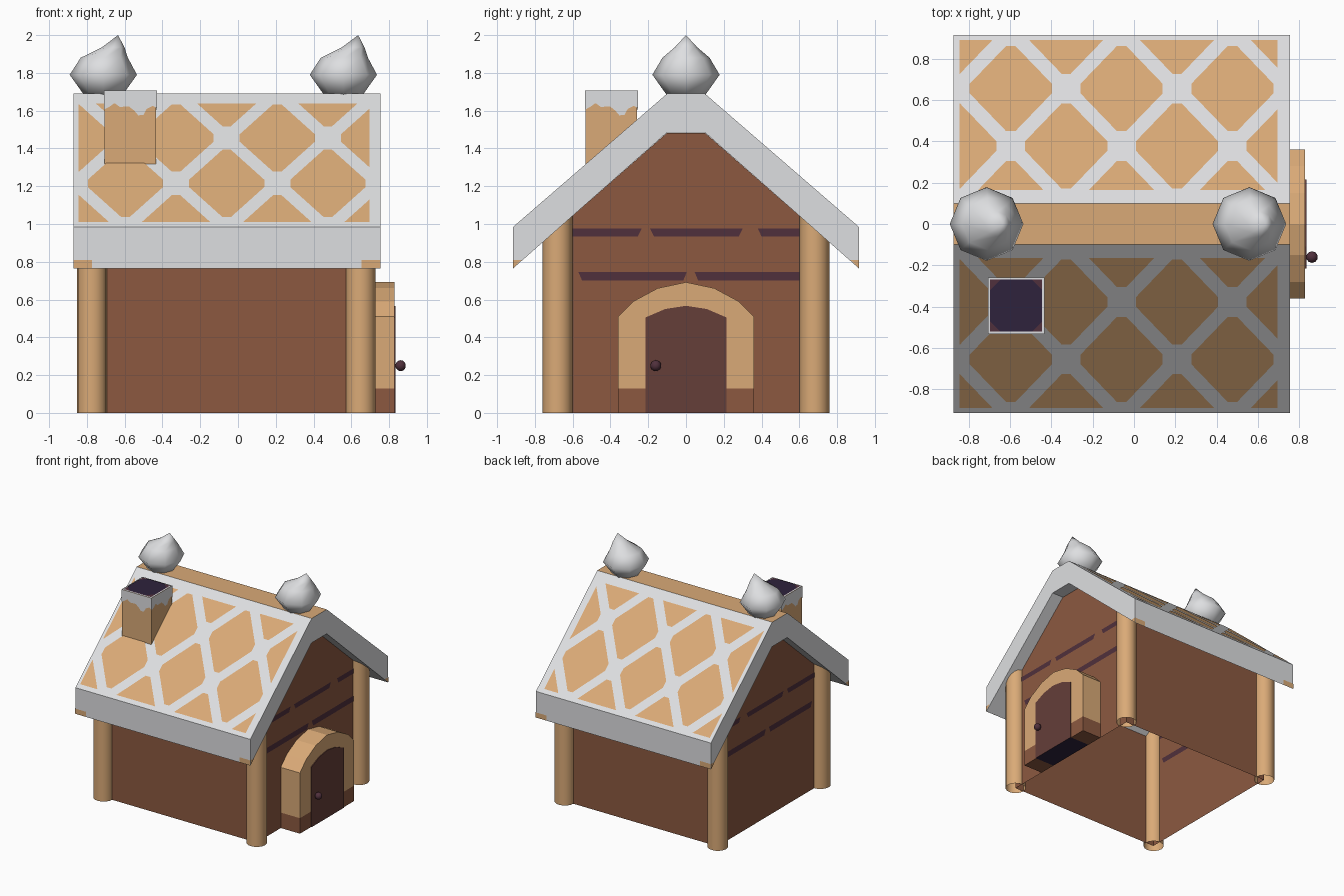
import bpy, bmesh, math
from mathutils import Vector

if "Cube" in bpy.data.objects:
    bpy.data.objects.remove(bpy.data.objects["Cube"])


def material(name, r, g, b):
    m = bpy.data.materials.new(name)
    m.diffuse_color = [(c / 255 / 12.92 if c < 11 else ((c / 255 + 0.055) / 1.055) ** 2.4)
                       for c in (r, g, b)] + [1]
    m.use_nodes = True
    m.node_tree.nodes["Principled BSDF"].inputs["Base Color"].default_value = m.diffuse_color
    return m


TAN = material("biscuit tan", 218, 170, 119)
WHITE = material("icing white", 222, 223, 225)
BROWN = material("gingerbread brown", 140, 89, 64)
DOOR = material("door brown", 101, 62, 57)
PLUM = material("dark plum", 80, 48, 60)
DARK = material("chimney dark", 46, 34, 60)


def finish(name, bm, mats, smooth=None):
    me = bpy.data.meshes.new(name)
    bm.to_mesh(me)
    bm.free()
    for m in mats:
        me.materials.append(m)
    ob = bpy.data.objects.new(name, me)
    bpy.context.collection.objects.link(ob)
    if smooth:
        bpy.context.view_layer.objects.active = ob
        ob.select_set(True)
        bpy.ops.object.shade_smooth_by_angle(angle=math.radians(smooth))
        ob.select_set(False)
    return ob


def prism(profile, x0, x1):
    """Extrude a (y, z) outline along x."""
    bm = bmesh.new()
    a = [bm.verts.new((x0, y, z)) for y, z in profile]
    b = [bm.verts.new((x1, y, z)) for y, z in profile]
    n = len(a)
    bm.faces.new(a[::-1])
    bm.faces.new(b)
    for i in range(n):
        j = (i + 1) % n
        bm.faces.new((a[i], a[j], b[j], b[i]))
    bmesh.ops.recalc_face_normals(bm, faces=bm.faces)
    return bm


def plate(bm, pts):
    return bm.faces.new([bm.verts.new(p) for p in pts])


def mirrored(half):
    """Complete a right-half outline by mirroring across y = 0."""
    return half + [(-y, z) for y, z in reversed(half) if y > 0]


def roof_z(y):
    return 1.69 - (abs(y) - 0.10) * 0.865


X0, X1, WY = -0.77, 0.65, 0.68      # wall planes

# Walls: open shell without floor or ceiling
bm = prism(mirrored([(WY, 0), (WY, 0.973), (0.10, 1.483)]), X0, X1)
bmesh.ops.delete(bm, geom=[f for f in bm.faces if abs(f.normal.z) > 0.3], context='FACES')
finish("walls", bm, [BROWN])

# Plum beams on both gables (visible inside as well)
bm = bmesh.new()
for x in (X0, X1):
    for y0, y1, z0, z1 in ((-0.62, -0.235, 0.934, 0.976), (-0.19, 0.30, 0.934, 0.976),
                           (0.38, 0.62, 0.934, 0.976), (-0.57, 0.005, 0.70, 0.747),
                           (0.045, 0.62, 0.70, 0.747)):
        for s in (-1, 1):
            pts = [(x + s * 0.004, y0 + 0.02, z0), (x + s * 0.004, y1 - 0.02, z0),
                   (x + s * 0.004, y1, z1), (x + s * 0.004, y0, z1)]
            plate(bm, pts if s > 0 else pts[::-1])
finish("gable_beams", bm, [PLUM])

# Corner columns
for cx in (X0 - 0.003, X1):
    for cy in (-WY, WY):
        bm = bmesh.new()
        bmesh.ops.create_cone(bm, cap_ends=False, segments=16, radius1=0.079, radius2=0.079, depth=1.05)
        bmesh.ops.translate(bm, vec=(cx, cy, 0.525), verts=bm.verts)
        finish("corner_column", bm, [TAN], 40)

# Roof slab with tan ridge
RX0, RX1 = -0.872, 0.755
outer = [(0.915, 0.985), (0.10, 1.69)]
inner = [(0.10, 1.485), (0.915, 0.765)]
profile = outer + [(-y, z) for y, z in outer[::-1]] + [(-y, z) for y, z in inner[::-1]] + inner
bm = prism(profile, RX0, RX1)
for f in bm.faces:
    if f.normal.z > 0.99:
        f.material_index = 1
finish("roof", bm, [WHITE, TAN])

# Tan diamonds between the icing lattice, clipped to each slope panel
for side in (-1, 1):
    bm = bmesh.new()
    dx, dy, k = 0.268, 0.278, 0.825
    for i in range(-4, 5):
        for j in range(-1, 4):
            if (i + j) % 2:
                cx, cy = -0.06 + i * dx, 0.377 + j * dy
                c = 0.10
                ring = []
                for ux, uy in ((1, 0), (0, 1), (-1, 0), (0, -1)):   # blunt corners
                    for t in (-c, c):
                        px = ux * (1 - c) - uy * t
                        py = uy * (1 - c) + ux * t
                        ring.append((cx + px * dx * k, cy + py * dy * k, 0))
                plate(bm, ring)
    for co, no in (((-0.845, 0, 0), (-1, 0, 0)), ((0.695, 0, 0), (1, 0, 0)),
                   ((0, 0.165, 0), (0, -1, 0)), ((0, 0.89, 0), (0, 1, 0))):
        bmesh.ops.bisect_plane(bm, geom=bm.verts[:] + bm.edges[:] + bm.faces[:],
                               plane_co=co, plane_no=no, clear_outer=True)
    for v in bm.verts:
        v.co = Vector((v.co.x, side * v.co.y, roof_z(v.co.y) + 0.005))
    if side < 0:
        bmesh.ops.reverse_faces(bm, faces=bm.faces)
    finish("roof_diamonds", bm, [TAN])

# Bare corners of the eaves
bm = bmesh.new()
for s in (-1, 1):
    for xa, xb in ((RX0, RX0 + 0.10), (RX1 - 0.10, RX1)):
        pts = [(xa, s * 0.918, 0.767), (xb, s * 0.918, 0.767), (xb, s * 0.918, 0.81), (xa, s * 0.918, 0.81)]
        plate(bm, pts if s < 0 else pts[::-1])
    for x, d in ((RX0 - 0.003, -1), (RX1 + 0.003, 1)):
        pts = [(x, s * 0.87, 0.81), (x, s * 0.915, 0.767), (x, s * 0.915, 0.81)]
        plate(bm, pts if s * d > 0 else pts[::-1])
finish("eave_corners", bm, [TAN])

# Chimney: stack whose base follows the roof, white top
CX, CY, H, TOP = -0.57, -0.395, 0.136, 1.708
bm = bmesh.new()
bmesh.ops.create_cube(bm, size=2)
for v in bm.verts:
    y = CY + v.co.y * H
    v.co = Vector((CX + v.co.x * H, y, TOP if v.co.z > 0 else roof_z(y) - 0.05))
for f in bm.faces:
    if f.normal.z > 0.9 or f.calc_center_median().z > TOP - 0.001:
        f.material_index = 1
finish("chimney", bm, [TAN, WHITE])

# Icing drips on the four chimney sides
drip = [(-1, 1.605), (-0.8, 1.62), (-0.6, 1.64), (-0.4, 1.62), (-0.05, 1.622), (0.15, 1.60),
        (0.3, 1.575), (0.5, 1.578), (0.62, 1.61), (0.85, 1.625), (1, 1.615)]
bm = bmesh.new()
for q in range(4):
    ca, sa = math.cos(q * math.pi / 2), math.sin(q * math.pi / 2)
    pts = []
    for u, z in drip + [(1, TOP), (-1, TOP)]:
        a, b = u * (H + 0.004), -H - 0.004
        pts.append((CX + a * ca - b * sa, CY + a * sa + b * ca, z))
    plate(bm, pts)
finish("chimney_icing", bm, [WHITE])

# Chimney mouth: plum square with a dark octagon on it
bm = bmesh.new()
h = H - 0.010
plate(bm, [(CX + a * h, CY + b * h, TOP + 0.002) for a, b in ((-1, -1), (1, -1), (1, 1), (-1, 1))])
f = plate(bm, [(CX + a * h, CY + b * h, TOP + 0.005) for a, b in
               ((-.6, -1), (.6, -1), (1, -.6), (1, .6), (.6, 1), (-.6, 1), (-1, .6), (-1, -.6))])
f.material_index = 1
finish("chimney_mouth", bm, [PLUM, DARK])

# Cream dollops on the ridge: low-poly rings drifting towards +x
for cx in (-0.713, 0.558):
    bm = bmesh.new()
    rings = []
    for z, r, off in ((1.68, 0.10, 0), (1.79, 0.178, 0), (1.88, 0.125, 0.005), (1.935, 0.06, 0.052)):
        rings.append([bm.verts.new((cx + off + r * math.cos(i * math.pi / 4),
                                    r * math.sin(i * math.pi / 4), z)) for i in range(8)])
    tip = bm.verts.new((cx + 0.078, 0, 2.0))
    bm.faces.new(rings[0][::-1])
    for i in range(8):
        j = (i + 1) % 8
        for lo, hi in zip(rings, rings[1:]):
            bm.faces.new((lo[i], lo[j], hi[j], hi[i]))
        bm.faces.new((rings[-1][i], rings[-1][j], tip))
    finish("cream_dollop", bm, [WHITE], 75)

# Door surround: tan arch on brown feet
arch_out = [(0.36, 0.13), (0.36, 0.51), (0.28, 0.59), (0.15, 0.66), (0, 0.692)]
arch_in = [(0.215, 0.13), (0.215, 0.505), (0.11, 0.55), (0, 0.567)]
profile = mirrored(arch_out) + mirrored(arch_in)[::-1]
finish("door_arch", prism(profile, X1, 0.828), [TAN])
for s in (-1, 1):
    foot = [(s * 0.215, 0), (s * 0.36, 0), (s * 0.36, 0.13), (s * 0.215, 0.13)]
    finish("door_arch_foot", prism(foot, X1, 0.828), [BROWN])

# Door leaf with dark underside
bm = prism(mirrored([(0.215, 0)] + arch_in[1:]), X1 + 0.002, 0.834)
for f in bm.faces:
    if f.normal.z < -0.9:
        f.material_index = 1
finish("door", bm, [DOOR, DARK])

# Door knob
bm = bmesh.new()
bmesh.ops.create_uvsphere(bm, u_segments=10, v_segments=7, radius=0.029)
bmesh.ops.translate(bm, vec=(0.861, -0.16, 0.25), verts=bm.verts)
finish("door_knob", bm, [PLUM], 60)
